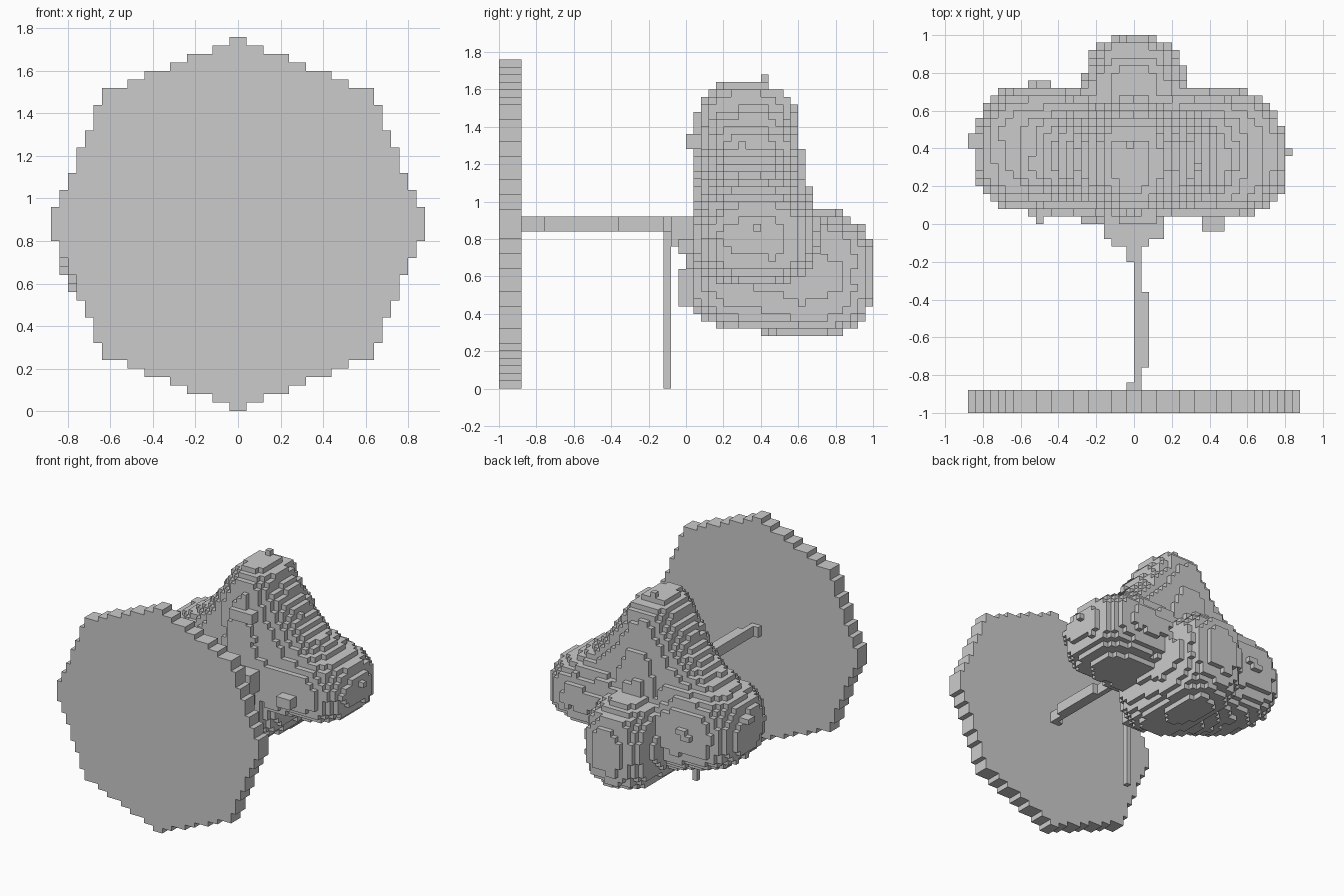
import bpy, bmesh, math
from mathutils import Vector, noise

if "Cube" in bpy.data.objects:
    bpy.data.objects.remove(bpy.data.objects["Cube"])

S = 0.04  # voxel size


def add_object(name, bm):
    me = bpy.data.meshes.new(name)
    bm.to_mesh(me)
    bm.free()
    bpy.context.collection.objects.link(bpy.data.objects.new(name, me))


def boxes(name, ranges):
    bm = bmesh.new()
    for x0, x1, y0, y1, z0, z1 in ranges:
        for v in bmesh.ops.create_cube(bm, size=1)['verts']:
            v.co = Vector((x1 if v.co.x > 0 else x0,
                           y1 if v.co.y > 0 else y0,
                           z1 if v.co.z > 0 else z0))
    add_object(name, bm)


# Stepped round plate: (half width, height above centre) of each step
steps = [(.88, .08), (.84, .16), (.80, .24), (.76, .36), (.72, .44), (.68, .56),
         (.64, .64), (.52, .68), (.44, .72), (.32, .76), (.24, .80), (.12, .84), (.04, .88)]
quarter = []
for i, (w, h) in enumerate(steps):
    quarter.append((w, h))
    if i + 1 < len(steps):
        quarter.append((steps[i + 1][0], h))
upper = quarter + [(-x, z) for x, z in reversed(quarter)]
outline = upper + [(-x, -z) for x, z in upper]
bm = bmesh.new()
front = [bm.verts.new((x, -1, z + .88)) for x, z in outline]
back = [bm.verts.new((x, -.88, z + .88)) for x, z in outline]
bm.faces.new(front)
bm.faces.new(back)
for i in range(len(front)):
    bm.faces.new((front[i - 1], front[i], back[i], back[i - 1]))
bmesh.ops.recalc_face_normals(bm, faces=bm.faces)
add_object("round_plate", bm)

# Slightly crooked rod, and thin stem
boxes("rod", [(0, .04, -.88, .04, .84, .92), (.04, .08, -.76, -.36, .84, .92),
              (-.04, 0, -.88, -.84, .84, .92), (-.04, .04, -.20, -.12, .84, .92),
              (-.12, .08, -.12, -.08, .84, .92), (-.16, .16, -.08, .08, .76, .92)])
boxes("stem", [(-.04, 0, -.12, -.08, 0, .84)])

# Lobes: centre and radii; linked pairs are blended into tapered bodies, with a sag
top = (-.01, .33, 1.39, .20, .27, .25)
core = (-.02, .33, .66, .28, .33, .35)
mid = (0, .36, .82, .28, .33, .28)
left = (-.50, .40, .79, .34, .34, .30)
right = (.46, .37, .81, .34, .34, .25)
rear = (0, .67, .62, .27, .33, .34)
links = [(top, mid, 0), (top, left, .10), (top, right, .09), (core, left, 0),
         (mid, right, 0), (core, mid, 0), (core, rear, 0)]
N = 8
blobs = set()
for a, b, sag in links:
    for t in range(N + 1):
        c = [p + (q - p) * t / N for p, q in zip(a, b)]
        c[2] -= sag * math.sin(math.pi * t / N)
        c[4] -= .5 * sag * math.sin(math.pi * t / N)
        blobs.add(tuple(c))


def inside(p):
    wobble = 1 + .12 * noise.noise(p * 9)
    return any(sum((abs(p[k] - b[k]) / b[k + 3]) ** 2.6 for k in range(3)) < wobble
               for b in blobs)


cells = {(i, j, k) for i in range(-22, 21) for j in range(0, 25) for k in range(7, 41)
         if inside(Vector((i + .5, j + .5, k + .5)) * S)}
cells |= {(-1, 10, 41), (-1, 10, 40), (-22, 10, 22), (-22, 11, 22), (20, 9, 21)}  # stray tips

# Keep only outward faces of the voxel mass
bm = bmesh.new()
for c in cells:
    for a in range(3):
        for side in (0, 1):
            n = list(c)
            n[a] += 1 if side else -1
            if tuple(n) in cells:
                continue
            b, d = (a + 1) % 3, (a + 2) % 3
            loop = []
            for u, v in ((0, 0), (1, 0), (1, 1), (0, 1)):
                q = list(c)
                q[a] += side
                q[b] += u
                q[d] += v
                loop.append(bm.verts.new(Vector(q) * S))
            bm.faces.new(loop if side else loop[::-1])
bmesh.ops.remove_doubles(bm, verts=bm.verts, dist=1e-4)
# Merge coplanar squares into larger flat patches
bmesh.ops.dissolve_limit(bm, angle_limit=.01, verts=bm.verts, edges=bm.edges)
add_object("blocky_mass", bm)

# Small blocks on the front of the mass
boxes("front_blocks", [(-.52, -.48, 0, .12, .76, .84), (.36, .48, -.04, .12, .72, .80),
                       (-.12, .08, -.04, .08, .44, .64), (-.08, .12, 0, .08, 1.28, 1.36)])
